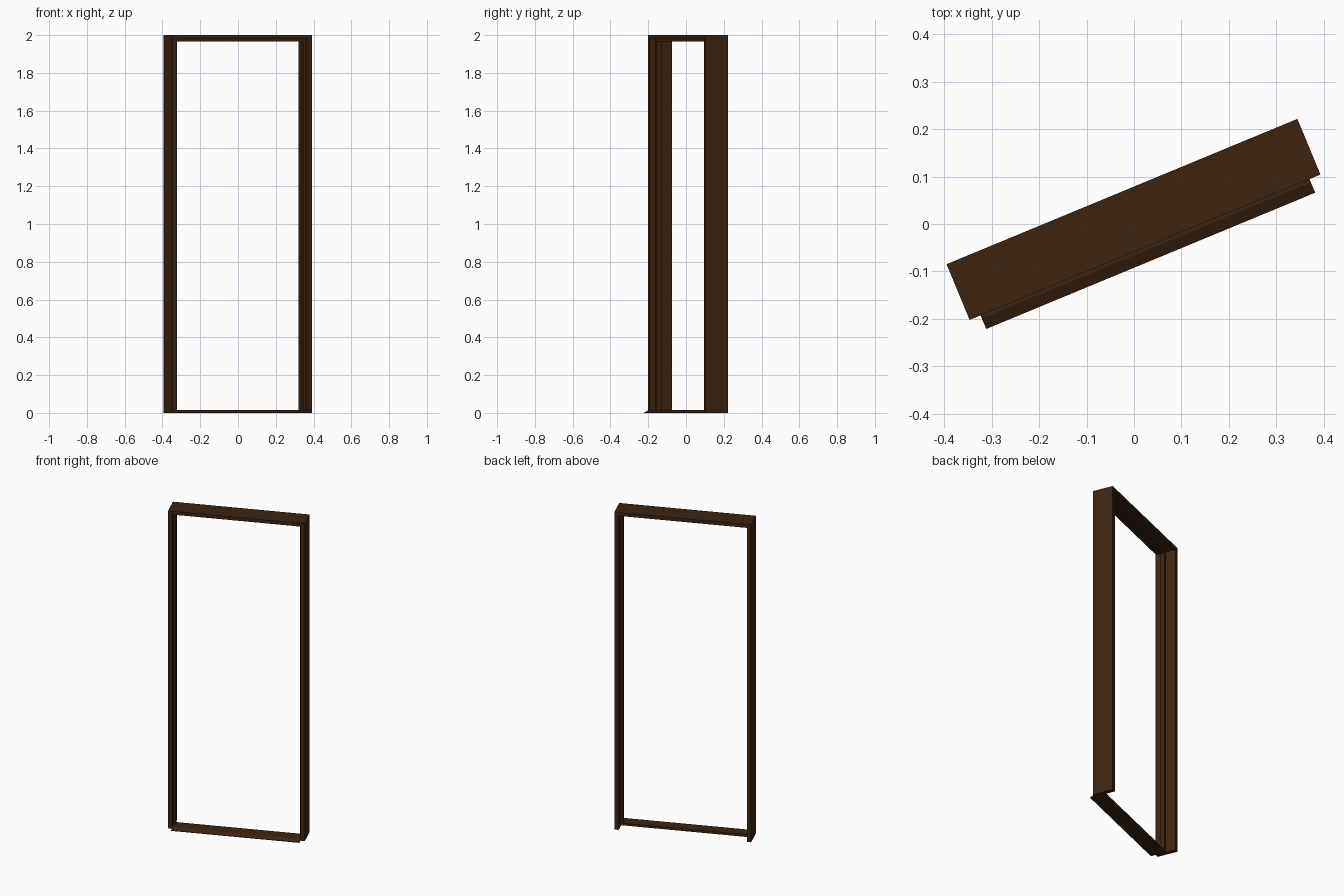
import bpy, bmesh, math
from mathutils import Matrix

if "Cube" in bpy.data.objects:
    bpy.data.objects.remove(bpy.data.objects["Cube"])

wood = bpy.data.materials.new("dark brown wood")
wood.diffuse_color = (0.047, 0.017, 0.005, 1)
wood.use_nodes = True
wood.node_tree.nodes["Principled BSDF"].inputs["Base Color"].default_value = wood.diffuse_color

# whole frame is turned about the vertical axis
PLACE = Matrix.Translation((0.003, 0, 0)) @ Matrix.Rotation(math.radians(22.5), 4, 'Z')
HALF, T, STOP = 0.4, 0.025, 0.012
FRONT, BACK, S0, S1 = -0.053, 0.074, -0.019, 0.009


def extrude(name, pts, vec):
    """Solid made by sweeping a closed profile along a vector."""
    bm = bmesh.new()
    face = bm.faces.new([bm.verts.new(p) for p in pts])
    res = bmesh.ops.extrude_face_region(bm, geom=[face])
    bmesh.ops.translate(bm, vec=vec, verts=[g for g in res["geom"] if isinstance(g, bmesh.types.BMVert)])
    bmesh.ops.recalc_face_normals(bm, faces=bm.faces)
    me = bpy.data.meshes.new(name)
    bm.to_mesh(me)
    bm.free()
    me.materials.append(wood)
    ob = bpy.data.objects.new(name, me)
    ob.matrix_world = PLACE
    bpy.context.collection.objects.link(ob)
    return ob


def rebate(depth):
    """Frame section as (inward, depth) pairs with a raised door stop."""
    return [(0, FRONT), (depth, FRONT), (depth, S0), (depth + STOP, S0),
            (depth + STOP, S1), (depth, S1), (depth, BACK), (0, BACK)]


# side jambs with door stop
for side, name in ((-1, "left_jamb"), (1, "right_jamb")):
    extrude(name, [(side * (HALF - a), v, 0) for a, v in rebate(T)], (0, 0, 1.98))

# head across the top
extrude("head", [(-HALF, v, 2 - a) for a, v in rebate(0.021)], (2 * HALF, 0, 0))

# sloping sill between the jambs
w = HALF - T
sill = [(-0.084, 0), (-0.084, 0.003), (-0.060, 0.014), (S1, 0.014), (S1, 0)]
extrude("sill", [(-w, v, z) for v, z in sill], (2 * w, 0, 0))
